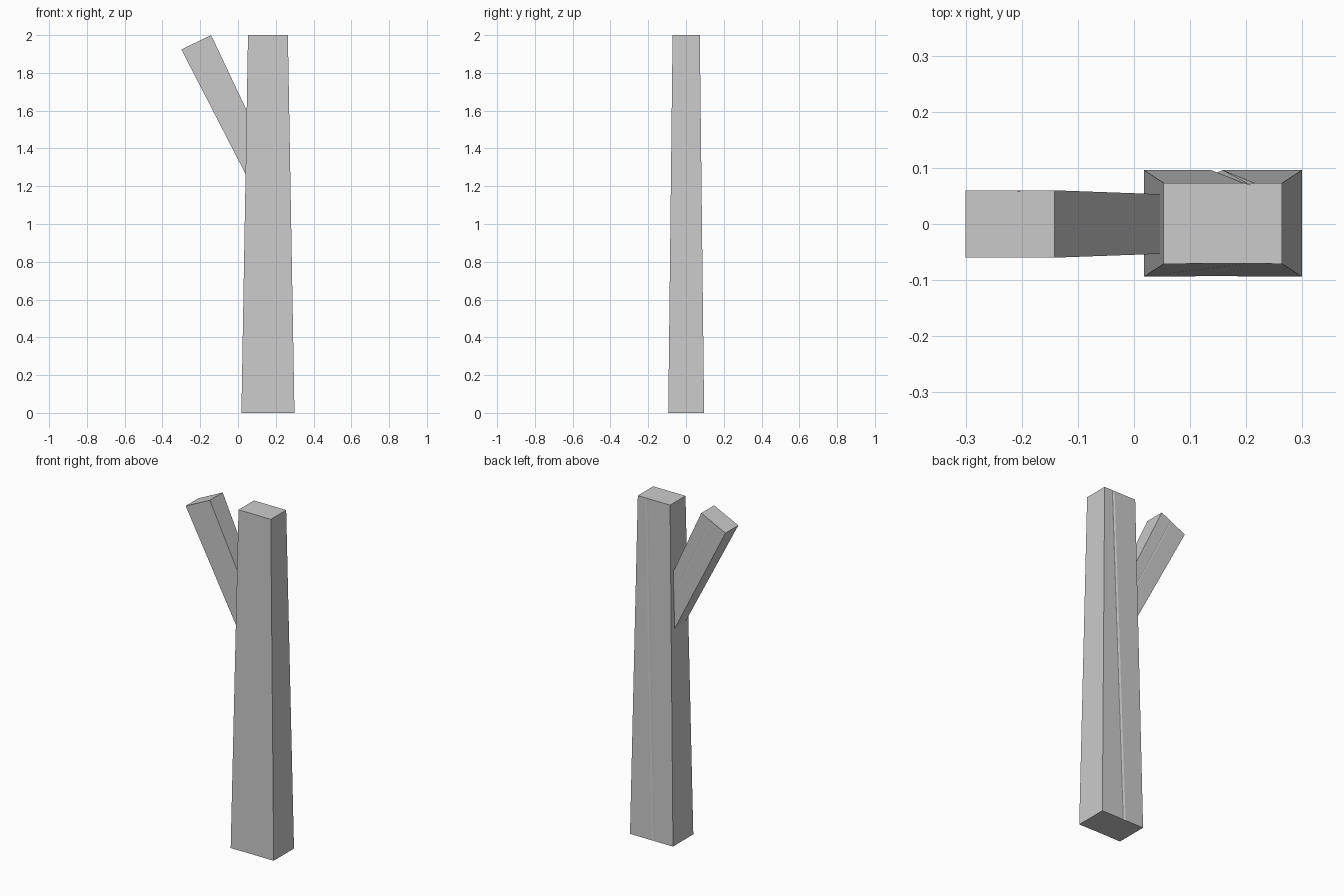
import bpy

if "Cube" in bpy.data.objects:
    bpy.data.objects.remove(bpy.data.objects["Cube"])


def loft(name, ring_a, ring_b):
    """Flat-shaded solid between two matching rings, capped at both ends."""
    n = len(ring_a)
    faces = [(i, (i + 1) % n, n + (i + 1) % n, n + i) for i in range(n)]
    faces += [tuple(reversed(range(n))), tuple(range(n, 2 * n))]
    mesh = bpy.data.meshes.new(name)
    mesh.from_pydata(list(ring_a) + list(ring_b), [], faces)
    mesh.validate()
    obj = bpy.data.objects.new(name, mesh)
    bpy.context.collection.objects.link(obj)
    return obj


def post_ring(z, x0, x1, y0, y1, seam, depth):
    """Rectangle with a fine split in the back and a faint crease in front."""
    return [(x0, y0, z), (seam - 0.005, y0 + depth * 0.3, z), (x1, y0, z),
            (x1, y1, z), (seam + 0.01, y1, z), (seam, y1 - depth, z),
            (seam - 0.01, y1, z), (x0, y1, z)]


def branch_ring(low, high, w_low, w_high, depth):
    """Cross-section of the branch from its lower to its upper edge."""
    def back(t, inset=0.0):
        x, z = (a + (b - a) * t for a, b in zip(low, high))
        return (x, w_low + (w_high - w_low) * t - inset, z)
    return [(low[0], -w_low, low[1]), (high[0], -w_high, high[1]),
            back(1), back(0.63), back(0.6, depth), back(0.57), back(0)]


# Tapered main post
loft("post",
     post_ring(0.0, 0.018, 0.299, -0.094, 0.096, 0.148, 0.004),
     post_ring(2.0, 0.053, 0.264, -0.071, 0.073, 0.205, 0.002))

# Side branch, narrowing towards the post
loft("branch",
     branch_ring((0.044, 1.257), (0.05, 1.593), 0.048, 0.053, 0.0),
     branch_ring((-0.30, 1.924), (-0.142, 2.0), 0.06, 0.06, 0.002))

# Make all face normals point outward
import bmesh
for obj in bpy.context.collection.objects:
    bm = bmesh.new()
    bm.from_mesh(obj.data)
    bmesh.ops.recalc_face_normals(bm, faces=bm.faces)
    bm.to_mesh(obj.data)
    bm.free()
